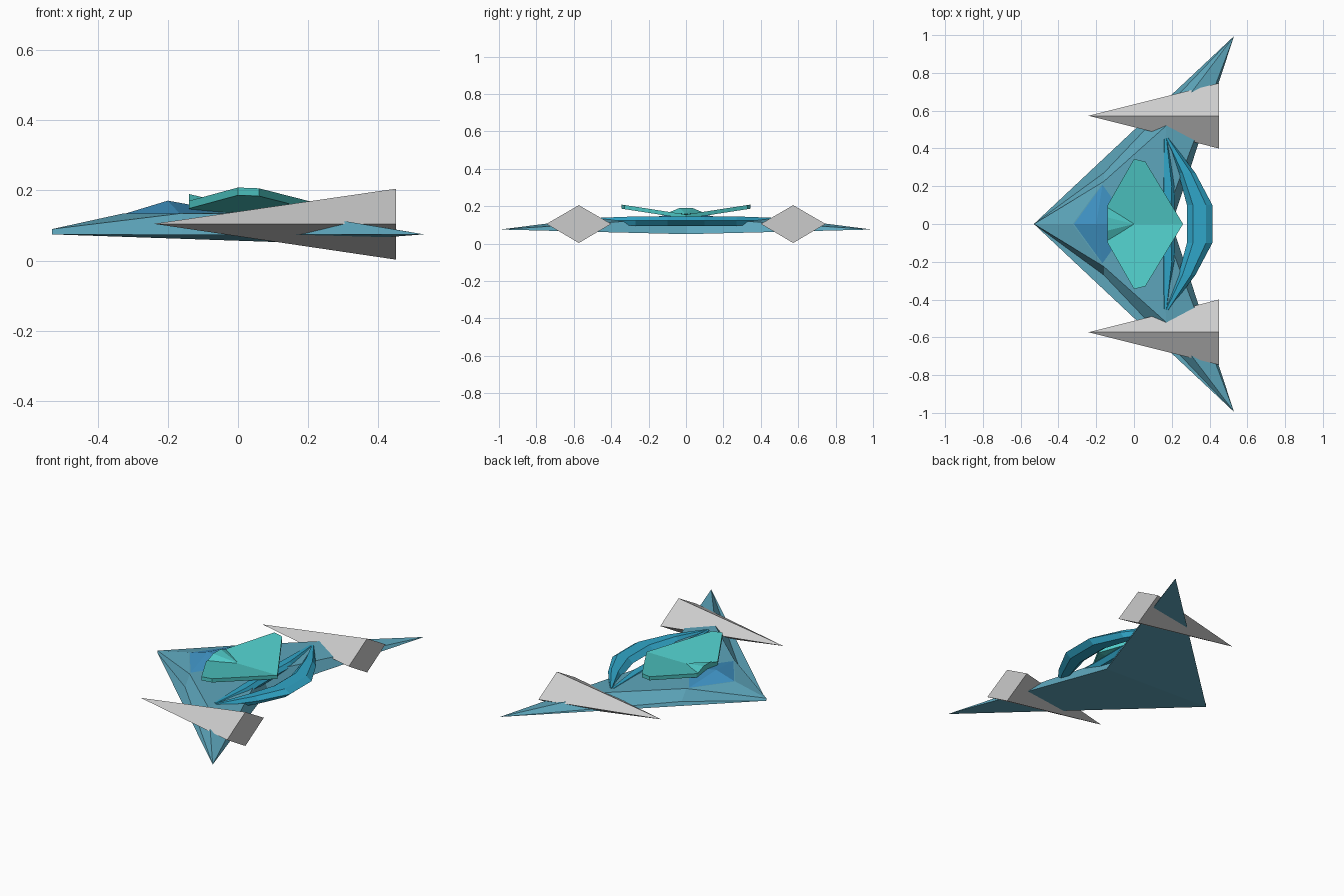
import bpy, bmesh

if "Cube" in bpy.data.objects:
    bpy.data.objects.remove(bpy.data.objects["Cube"])

def mat(name, rgb):
    m = bpy.data.materials.new(name)
    m.diffuse_color = (*rgb, 1)
    m.use_nodes = True
    m.node_tree.nodes["Principled BSDF"].inputs["Base Color"].default_value = m.diffuse_color
    return m

HULL = mat("hull_blue", (0.11, 0.38, 0.50))
CANOPY = mat("canopy_blue", (0.05, 0.29, 0.55))
RING = mat("ring_blue", (0.03, 0.38, 0.58))
TEAL = mat("teal", (0.08, 0.60, 0.58))

def build(name, verts, faces, material=None, mirror=False):
    """Flat-faced mesh; with mirror, the y>=0 half is copied to -y and welded."""
    bm = bmesh.new()
    for s in ((1, -1) if mirror else (1,)):
        vs = [bm.verts.new((x, y * s, z)) for x, y, z in verts]
        for f in faces:
            bm.faces.new([vs[i] for i in f])
    bmesh.ops.remove_doubles(bm, verts=bm.verts, dist=1e-5)
    bmesh.ops.recalc_face_normals(bm, faces=bm.faces)
    me = bpy.data.meshes.new(name)
    bm.to_mesh(me)
    bm.free()
    ob = bpy.data.objects.new(name, me)
    bpy.context.collection.objects.link(ob)
    if material:
        me.materials.append(material)
    return ob

# Arrow-shaped hull with swept wings
build("hull",
      [(-.53, 0, .075), (-.53, 0, .09), (-.16, .27, .075), (-.16, .225, .135),
       (.53, .995, .075), (.17, .52, .135), (-.325, 0, .135), (.15, 0, .14), (.20, 0, .05)],
      [(0, 2, 3, 1), (2, 4, 5, 3), (1, 3, 6), (6, 3, 7), (3, 5, 7),
       (7, 5, 4), (7, 4, 8), (0, 8, 4), (0, 4, 2)], HULL, True)

# Raised canopy on the nose
build("canopy",
      [(-.325, 0, .133), (-.165, .22, .133), (-.2, 0, .171), (0, 0, .135)],
      [(0, 1, 2), (1, 3, 2), (0, 3, 1)], CANOPY, True)

# Diamond-section side pods
for side, label in ((1, "left"), (-1, "right")):
    c = side * .573
    build(f"{label}_pod",
          [(-.24, c, .105), (.45, c, .205), (.45, c + .173, .105),
           (.45, c, .003), (.45, c - .173, .105)],
          [(0, 1, 2), (0, 2, 3), (0, 3, 4), (0, 4, 1), (1, 2, 3, 4)])

# Shallow V-shaped dish above the hull
outline = [(-.14, 0), (-.14, .1), (0, .345), (.06, .33), (.26, 0)]
n = len(outline)
dish = [(x, y, .155 + .155 * y - t) for t in (0, .022) for x, y in outline]
build("dish", dish,
      [tuple(range(n)), tuple(range(n, 2 * n))] +
      [(i, i + 1, i + 1 + n, i + n) for i in range(n - 1)], TEAL, True)

# Small wedge cockpit on the dish
build("cockpit",
      [(-.14, .09, .167), (-.14, .035, .19), (-.14, -.035, .19), (-.14, -.09, .167),
       (-.14, 0, .152), (0, 0, .157)],
      [(0, 1, 2, 3, 4), (0, 1, 5), (1, 2, 5), (2, 3, 5), (3, 4, 5), (4, 0, 5)], TEAL)

def crescent(name, half):
    """Six-sided bar lofted through (y, inner x, outer x, half height) stations."""
    stations = half + [(-y, a, b, h) for y, a, b, h in reversed(half)]
    verts = []
    for y, a, b, h in stations:
        w = b - a
        for u, v in ((0, 0), (.24, 1), (.75, 1), (1, .1), (.75, -1), (.24, -1)):
            verts.append((a + w * u, y, .12 + h * v))
    m = len(stations)
    faces = [(6 * k + i, 6 * k + (i + 1) % 6, 6 * k + 6 + (i + 1) % 6, 6 * k + 6 + i)
             for k in range(m - 1) for i in range(6)]
    faces += [tuple(range(6)), tuple(range(6 * m - 6, 6 * m))]
    build(name, verts, faces, RING)

# Rear ring: outer arc and the bar that closes it
crescent("ring_arc", [(.455, .165, .185, .018), (.27, .235, .325, .025), (.10, .28, .415, .025)])
crescent("ring_bar", [(.45, .155, .178, .018), (.20, .14, .22, .023), (.10, .14, .215, .023)])
